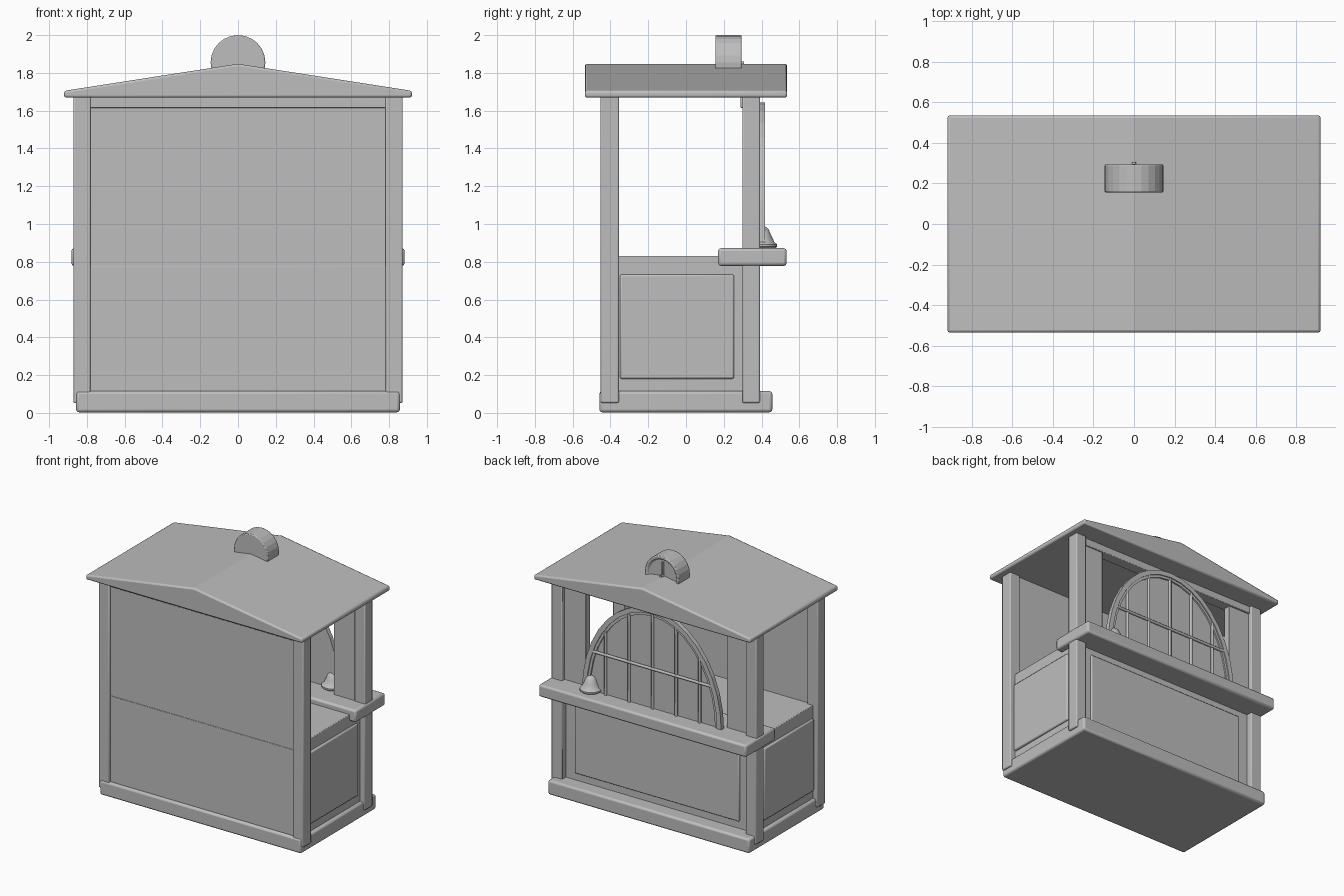
import bpy, bmesh, math
from mathutils import Matrix

cube = bpy.data.objects.get("Cube")
if cube:
    bpy.data.objects.remove(cube, do_unlink=True)

grey = bpy.data.materials.new("mid_grey")
grey.use_nodes = True
colour = (0.515, 0.515, 0.515, 1)
grey.diffuse_color = colour
grey.node_tree.nodes["Principled BSDF"].inputs["Base Color"].default_value = colour


def finish(name, bm, bevel=0.0, smooth=35):
    """Turn a bmesh into a named, bevelled object with sharp-edged smooth shading."""
    bmesh.ops.recalc_face_normals(bm, faces=bm.faces)
    mesh = bpy.data.meshes.new(name)
    bm.to_mesh(mesh)
    bm.free()
    mesh.materials.append(grey)
    obj = bpy.data.objects.new(name, mesh)
    bpy.context.collection.objects.link(obj)
    if bevel:
        mod = obj.modifiers.new("soft_edges", 'BEVEL')
        mod.width, mod.segments = bevel, 2
        mod.limit_method = 'ANGLE'
    bpy.ops.object.select_all(action='DESELECT')
    obj.select_set(True)
    bpy.context.view_layer.objects.active = obj
    bpy.ops.object.shade_smooth_by_angle(angle=math.radians(smooth))


def box(name, x, y, z, bevel=0.008):
    """Box from (low, high) ranges on each axis."""
    bm = bmesh.new()
    bmesh.ops.create_cube(bm, size=1)
    for v in bm.verts:
        for i, (low, high) in enumerate((x, y, z)):
            v.co[i] = low if v.co[i] < 0 else high
    finish(name, bm, bevel)


def prism(name, outline, y0, y1, bevel=0.0):
    """Extrude an x-z outline along y, with flat faces."""
    bm = bmesh.new()
    face = bm.faces.new([bm.verts.new((x, y0, z)) for x, z in outline])
    moved = bmesh.ops.extrude_face_region(bm, geom=[face])["geom"]
    bmesh.ops.translate(bm, vec=(0, y1 - y0, 0),
                        verts=[g for g in moved if isinstance(g, bmesh.types.BMVert)])
    finish(name, bm, bevel, 8)


def lathe(name, profile, centre, axis='Z', steps=32, bevel=0.0, smooth=35):
    """Spin a (radius, height) profile about the given axis."""
    bm = bmesh.new()
    verts = [bm.verts.new((r, 0, h)) for r, h in profile]
    edges = [bm.edges.new(pair) for pair in zip(verts, verts[1:])]
    bmesh.ops.spin(bm, geom=verts + edges, cent=(0, 0, 0), axis=(0, 0, 1),
                   angle=math.tau, steps=steps)
    bmesh.ops.remove_doubles(bm, verts=bm.verts, dist=0.0005)
    if axis == 'Y':
        bm.transform(Matrix.Rotation(-math.pi / 2, 4, 'X'))
    bm.transform(Matrix.Translation(centre))
    finish(name, bm, bevel, smooth)


def rod(name, start, end, radius=0.011):
    """Straight round bar between two points."""
    curve = bpy.data.curves.new(name, 'CURVE')
    curve.dimensions = '3D'
    curve.bevel_depth, curve.bevel_resolution = radius, 2
    curve.use_fill_caps = True
    line = curve.splines.new('POLY')
    line.points.add(1)
    line.points[0].co = (*start, 1)
    line.points[1].co = (*end, 1)
    curve.materials.append(grey)
    obj = bpy.data.objects.new(name, curve)
    bpy.context.collection.objects.link(obj)


# Plinth, cabinet and counter
box("plinth", (-.857, .857), (-.459, .457), (.003, .115), .015)
box("cabinet_body", (-.83, .83), (-.38, .345), (.08, .83), .005)
box("cabinet_back_panel", (-.70, .70), (.33, .356), (.17, .73))
box("counter", (-.882, .882), (.17, .533), (.778, .872), .015)

# Front wall in two tiers with a header rail
box("wall_lower", (-.79, .79), (-.436, -.37), (.1, .775), .002)
box("wall_upper", (-.79, .79), (-.433, -.37), (.76, 1.65), .002)
box("wall_header", (-.79, .79), (-.442, -.37), (1.615, 1.69), .004)

# Window header
box("window_header", (-.79, .79), (.288, .375), (1.615, 1.69), .005)

# Posts, window jambs and side panels, mirrored left and right
for side, s in (("left", 1), ("right", -1)):
    def span(a, b):
        return tuple(sorted((s * a, s * b)))
    box("front_post_" + side, span(.78, .872), (-.452, -.355), (.053, 1.69))
    box("back_post_" + side, span(.78, .872), (.298, .392), (.053, 1.69))
    box("window_jamb_" + side, span(.6, .79), (.305, .36), (.86, 1.69), .004)
    box("side_panel_" + side, span(.81, .847), (-.35, .255), (.18, .733), .01)

# Shallow gabled roof
prism("roof", [(-.921, 1.669), (.921, 1.669), (.921, 1.705), (0, 1.848), (-.921, 1.705)],
      -.536, .536, .012)

# Arched window: elliptical frame around a solid pane, standing on the counter
base = .865


def ellipse(rx, rz, n=18):
    return [(rx * math.cos(math.pi * i / n), base + rz * math.sin(math.pi * i / n))
            for i in range(n + 1)]


prism("window_arch", ellipse(.592, .777) + ellipse(.555, .74)[::-1], .384, .418)
prism("window_arch_lip", ellipse(.558, .743) + ellipse(.535, .72)[::-1], .384, .410)
prism("window_pane", ellipse(.545, .73), .386, .398)

# Grille on the pane
bar_y = .404
for i in range(-2, 3):
    x = i * .2
    top = base + .735 * math.sqrt(1 - (x / .56) ** 2)
    rod(f"grille_bar_{i + 3}", (x, bar_y, base), (x, bar_y, top))
rod("grille_crossbar", (-.52, bar_y + .004, 1.18), (.52, bar_y + .004, 1.18))

# Service bell on the counter
lathe("counter_bell", [(0, .868), (.065, .868), (.08, .88), (.08, .892), (.066, .902),
                       (.05, .935), (.035, .972), (.02, .985), (0, .988)], (.525, .403, 0))

# Round clock on the roof, with a sunken dial facing the back
lathe("clock_drum", [(0, 0), (.145, 0), (.145, .138), (.122, .138), (.118, .122), (0, .122)],
      (0, .156, 1.855), 'Y', 24, .006, 10)
box("clock_hand", (-.006, .006), (.27, .295), (1.845, 1.955), .002)
lathe("clock_pin", [(0, 0), (.01, 0), (.01, .035), (0, .035)], (0, .272, 1.85), 'Y', 12)
